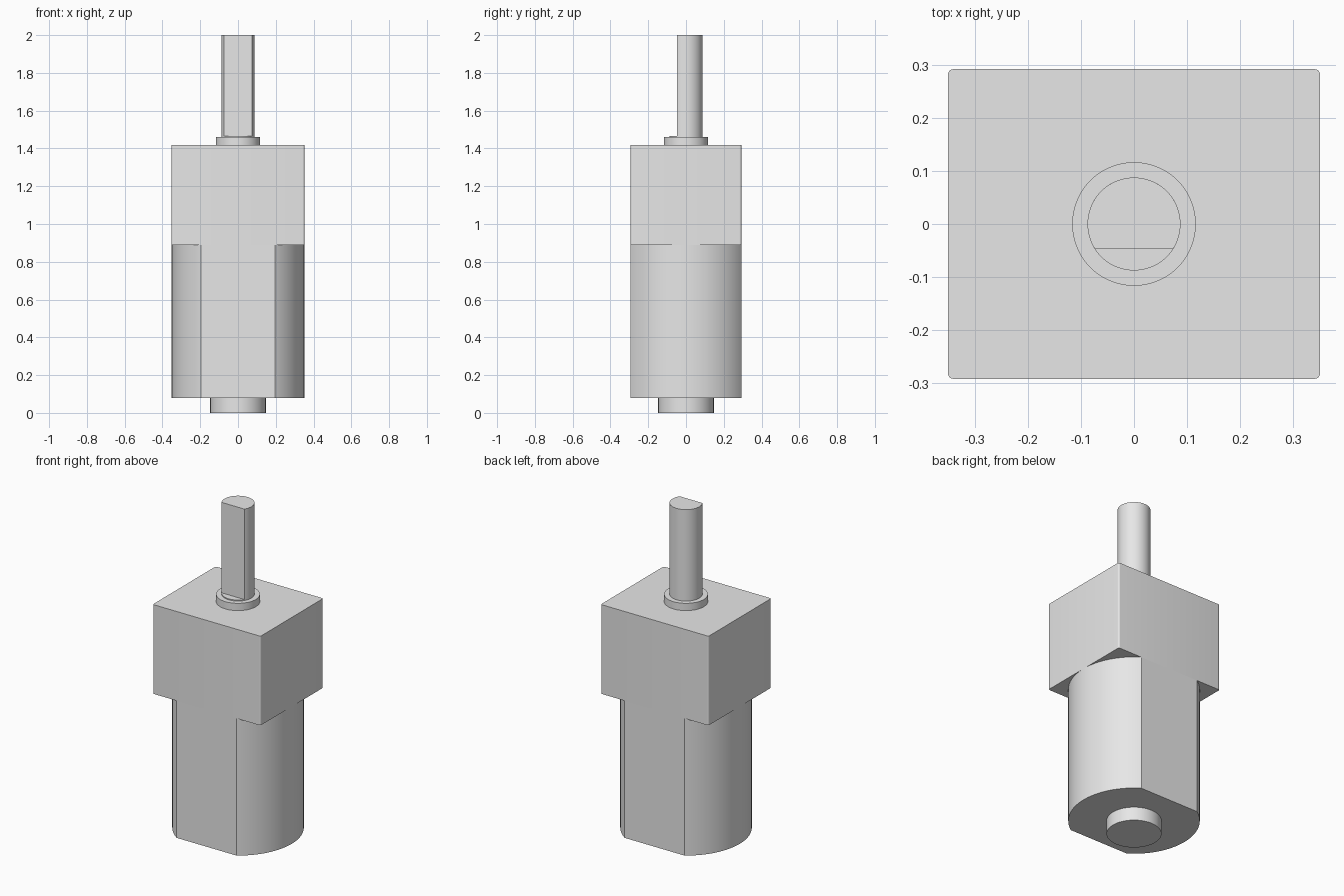
import bpy
import bmesh
from math import acos, asin, cos, sin, pi, radians

default = bpy.data.objects.get("Cube")
if default:
    bpy.data.objects.remove(default, do_unlink=True)

grey = bpy.data.materials.new("light grey metal")
grey.use_nodes = True
grey.diffuse_color = (0.8, 0.8, 0.8, 1)
grey.node_tree.nodes["Principled BSDF"].inputs["Base Color"].default_value = (0.8, 0.8, 0.8, 1)


def arc(radius, start, end, steps, cx=0, cy=0):
    angles = [start + (end - start) * i / steps for i in range(steps + 1)]
    return [(cx + radius * cos(a), cy + radius * sin(a)) for a in angles]


def circle(radius, steps=72):
    return arc(radius, 0, 2 * pi, steps)[:-1]


def prism(name, outline, bottom, top):
    """Extrude a closed counter-clockwise outline between two heights."""
    bm = bmesh.new()
    base = bm.faces.new([bm.verts.new((x, y, bottom)) for x, y in outline])
    extruded = bmesh.ops.extrude_face_region(bm, geom=[base], use_keep_orig=True)["geom"]
    moved = [v for v in extruded if isinstance(v, bmesh.types.BMVert)]
    bmesh.ops.translate(bm, verts=moved, vec=(0, 0, top - bottom))
    bmesh.ops.recalc_face_normals(bm, faces=bm.faces)
    mesh = bpy.data.meshes.new(name)
    bm.to_mesh(mesh)
    bm.free()
    mesh.materials.append(grey)
    obj = bpy.data.objects.new(name, mesh)
    bpy.context.collection.objects.link(obj)
    bpy.ops.object.select_all(action="DESELECT")
    obj.select_set(True)
    bpy.context.view_layer.objects.active = obj
    bpy.ops.object.shade_smooth_by_angle(angle=radians(20))
    return obj


HALF_X, HALF_Y = 0.352, 0.293
BODY_BOTTOM, BODY_TOP, BOX_TOP, COLLAR_TOP = 0.08, 0.89, 1.417, 1.46

# Rear bearing boss
prism("rear_boss", circle(0.147), 0, BODY_BOTTOM)

# Motor can: round sides with flats at front and back
a = asin(HALF_Y / HALF_X)
can = arc(HALF_X, -a, a, 40) + arc(HALF_X, pi - a, pi + a, 40)
prism("motor_can", can, BODY_BOTTOM, BODY_TOP)

# Gearbox block with slightly rounded vertical corners
r = 0.01
corners = [(1, 1), (-1, 1), (-1, -1), (1, -1)]
block = []
for i, (sx, sy) in enumerate(corners):
    block += arc(r, i * pi / 2, (i + 1) * pi / 2, 6, sx * (HALF_X - r), sy * (HALF_Y - r))
prism("gearbox_block", block, BODY_TOP, BOX_TOP)

# Front collar
prism("front_collar", circle(0.117), BOX_TOP, COLLAR_TOP)

# Output shaft: short round root, then a D-shaped length with the flat in front
SHAFT, FLAT, ROOT_TOP = 0.088, 0.047, 1.466
prism("shaft_root", circle(SHAFT), COLLAR_TOP, ROOT_TOP)
half = acos(FLAT / SHAFT)
prism("output_shaft", arc(SHAFT, -pi / 2 + half, 3 * pi / 2 - half, 54), ROOT_TOP, 2)
